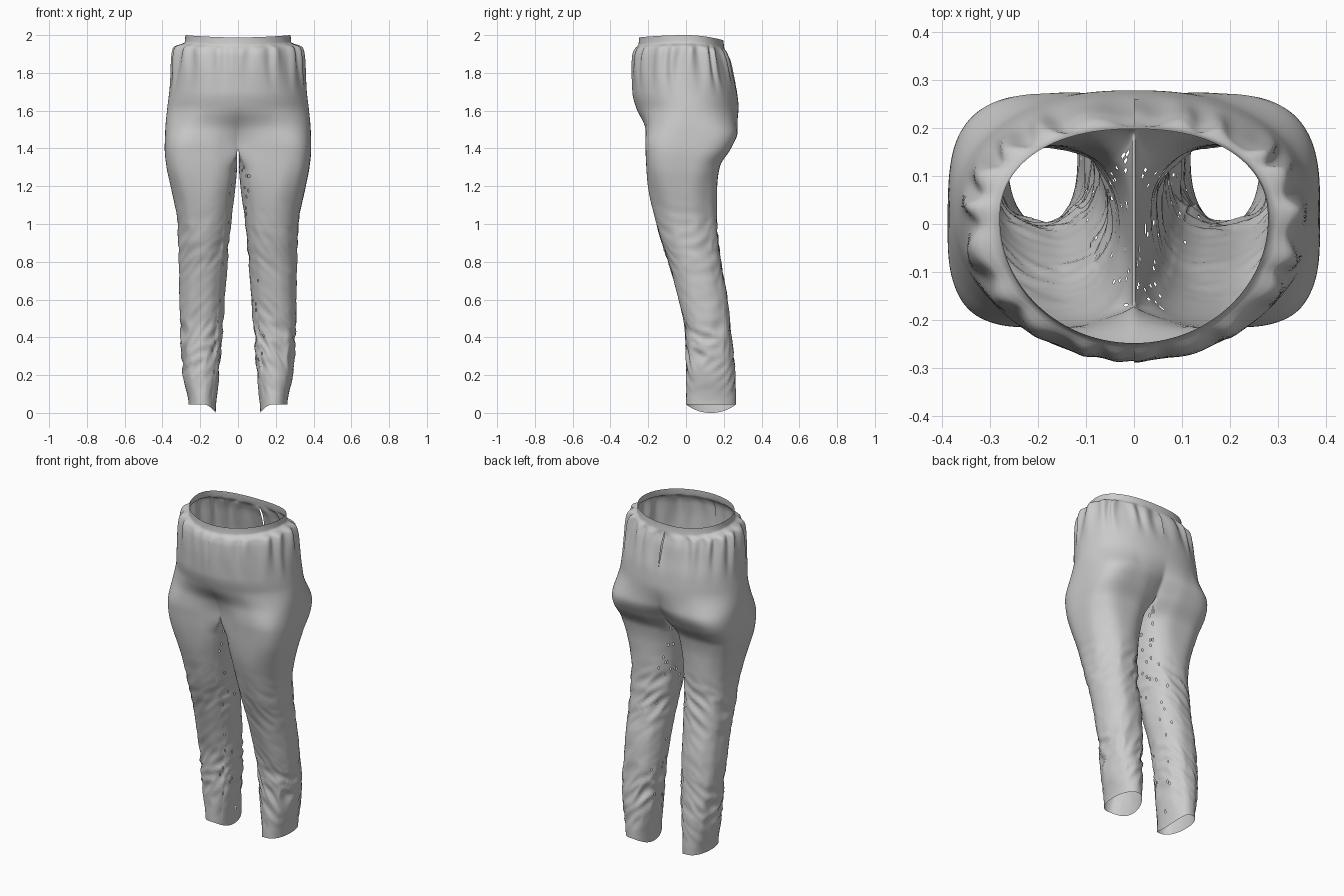
import bpy, bmesh, math, random
from mathutils import Vector, noise

if "Cube" in bpy.data.objects:
    bpy.data.objects.remove(bpy.data.objects["Cube"])

random.seed(4)
N, M = 104, 34            # columns round the outside / along the inseam
CROTCH, HEM = 1.40, 0.045

# height, outer x, front y, back y, inner x (inner only matters below the crotch)
PROFILE = [
    (0.045, .262, .000, .265, .118), (0.20, .288, .004, .258, .103),
    (0.40, .303, .000, .240, .086), (0.60, .309, -.040, .222, .072),
    (0.80, .312, -.092, .182, .055), (0.90, .314, -.125, .170, .048),
    (1.00, .320, -.155, .163, .038), (1.20, .358, -.200, .165, .013),
    (1.30, .378, -.210, .178, .005), (1.40, .388, -.215, .238, .002),
    (1.50, .385, -.224, .283, .0), (1.60, .376, -.260, .280, .0),
    (1.70, .364, -.284, .270, .0), (1.80, .354, -.286, .247, .0),
    (1.90, .343, -.280, .222, .0), (1.94, .330, -.268, .211, .0),
    (1.962, .282, -.252, .203, .0), (2.00, .279, -.248, .198, .0)]
ZS = [p[0] for p in PROFILE]


def smooth(a, b, v):
    t = min(1, max(0, (v - a) / (b - a)))
    return t * t * (3 - 2 * t)


def bump(c, w, v):
    return math.exp(-((v - c) / w) ** 2)


def slope(k, c):
    """Overshoot-free slope at a profile knot."""
    if k in (0, len(PROFILE) - 1):
        return 0
    a = (PROFILE[k][c] - PROFILE[k - 1][c]) / (ZS[k] - ZS[k - 1])
    b = (PROFILE[k + 1][c] - PROFILE[k][c]) / (ZS[k + 1] - ZS[k])
    return 2 * a * b / (a + b) if a * b > 0 else 0


def sample(z):
    k = max(i for i in range(len(ZS) - 1) if ZS[i] <= z + 1e-9)
    h = ZS[k + 1] - ZS[k]
    t = (z - ZS[k]) / h
    return [(2*t**3 - 3*t*t + 1) * PROFILE[k][c] + (t**3 - 2*t*t + t) * h * slope(k, c)
            + (3*t*t - 2*t**3) * PROFILE[k + 1][c] + (t**3 - t*t) * h * slope(k + 1, c)
            for c in range(1, 5)]


def power(v, n):
    return math.copysign(abs(v) ** (2 / n), v)


def folds(z, th, side):
    """Cloth wrinkles: waist gathers, knee folds and ankle bunching."""
    lateral = max(0, math.cos(th * .667)) ** 2
    back = max(0, math.sin(th * .667))
    gather = smooth(1.965, 1.93, z) * smooth(1.66, 1.93, z)
    wob = noise.noise(Vector((th * 2, z * 3, side * 5)))
    d = gather * (.005 + .006 * lateral + .004 * back) * math.sin(th * 13 + 2.5 * wob)
    diag = noise.noise(Vector((th * 1.1, z * 15 + math.cos(th) * 1.6, side * 7)))
    ridge = .5 - abs(diag) * 2
    d += ridge * .016 * bump(.88, .15, z) * (.45 + .55 * max(0, math.sin(th)))
    d += ridge * .013 * bump(.33, .20, z) * smooth(.05, .15, z)
    return d + .004 * wob * smooth(1.5, 1.2, z) * smooth(.04, .2, z)


def point(z, i, side):
    W, F, B, I = sample(z)
    # angle round the leg: outer columns span -135..135 degrees, inseam the rest
    th = math.radians(-135 + 270 * i / N if i <= N else 135 + 90 * (i - N) / M)
    n = 2.2 + smooth(1.1, 1.4, z)
    cx, rx = (W + I) / 2, (W - I) / 2
    cy, ry = (F + B) / 2, (B - F) / 2
    x = cx + rx * power(math.cos(th), n)
    y = cy + ry * power(math.sin(th), n)
    # pull the inner edge onto the centre line at the crotch
    d = max(0, min(i, N - i)) if i <= N else 0
    x *= 1 - max(0, 1 - d / 10) ** 2 * smooth(1.28, CROTCH, z)
    ph = th * 2 / 3
    if z > CROTCH and i <= N:
        s = smooth(1.63, CROTCH, z)
        c = .01
        m = 2.25 if ph > 0 else 2.0
        hx = W * power(max(0, math.cos(ph)), m)
        hy = c + (B - c if ph > 0 else c - F) * power(math.sin(ph), m)
        x, y = hx * (1 - s) + x * s, hy * (1 - s) + y * s
    # displace along the outline
    f = folds(z, th, side)
    ang = ph if z > CROTCH else th
    x += f * math.cos(ang)
    y += f * math.sin(ang)
    # waist tilts down at the back, hem dips at the inseam
    zz = z - smooth(1.85, 1.97, z) * (.7 * y * y if y > 0 else .2 * y * y)
    zz -= smooth(.3, HEM, z) * .045 * max(0, -math.cos(th)) ** 2
    on_seam = z >= CROTCH and (i in (0, N) or i > N)
    return Vector((0 if on_seam else max(.004, x), y, zz))


def half(bm, side):
    """One side of the trousers: open seat strip running into a closed leg tube."""
    def quad(a, b, c, d):
        bm.faces.new((a, b, c, d) if side > 0 else (d, c, b, a))

    def vert(p):
        return bm.verts.new((p.x * side, p.y, p.z))

    rows = [2.0, 1.988, 1.976, 1.966, 1.960, 1.953, 1.946, 1.938, 1.928]
    rows += [1.928 - (1.928 - CROTCH) * k / 36 for k in range(1, 37)]
    rows[-1] = CROTCH
    last = None
    for z in rows:
        ring = [vert(point(z, i, side)) for i in range(N + 1)]
        if last:
            for i in range(N):
                quad(last[i], ring[i], ring[i + 1], last[i + 1])
        last = ring
    a, b = last[N].co.copy(), last[0].co.copy()
    last += [vert(a.lerp(b, k / M)) for k in range(1, M)]
    steps = 88
    for k in range(1, steps + 1):
        z = max(HEM, CROTCH + (HEM - CROTCH) * k / steps)
        ring = [vert(point(z, i, side)) for i in range(N + M)]
        for i in range(N + M):
            j = (i + 1) % (N + M)
            quad(last[i], ring[i], ring[j], last[j])
        last = ring


# Trousers: both halves welded along the centre seam
bm = bmesh.new()
for side in (1, -1):
    half(bm, side)
bmesh.ops.remove_doubles(bm, verts=[v for v in bm.verts if abs(v.co.x) < 1e-5], dist=.003)

# Small worn holes scattered down the inseams
bm.normal_update()
worn = []
for f in bm.faces:
    c = f.calc_center_median()
    inward = -f.normal.x * math.copysign(1, c.x)
    if .08 < c.z < 1.38 and inward > .6 and random.random() < .012 + .02 * smooth(.9, 1.3, c.z):
        worn.append(f)
bmesh.ops.delete(bm, geom=worn, context='FACES')

mesh = bpy.data.meshes.new("trousers")
bm.to_mesh(mesh)
bm.free()
trousers = bpy.data.objects.new("trousers", mesh)
bpy.context.collection.objects.link(trousers)
for p in mesh.polygons:
    p.use_smooth = True
